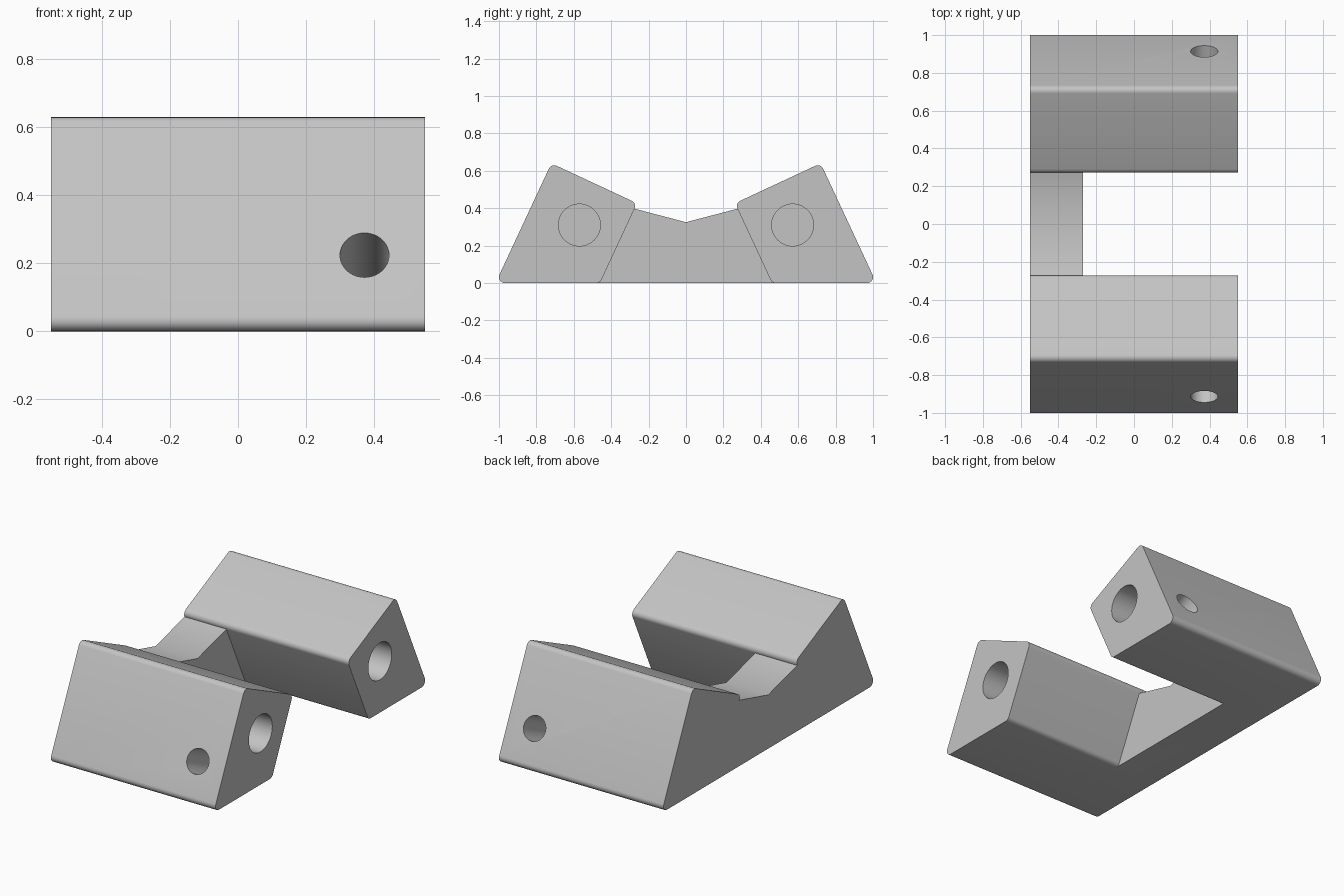
import bpy, bmesh, math
from mathutils import Vector

if "Cube" in bpy.data.objects:
    bpy.data.objects.remove(bpy.data.objects["Cube"], do_unlink=True)

grey = bpy.data.materials.new("plain grey")
grey.use_nodes = True
grey.diffuse_color = (0.55, 0.55, 0.55, 1)
grey.node_tree.nodes["Principled BSDF"].inputs["Base Color"].default_value = (0.55, 0.55, 0.55, 1)

HALF = 0.55                 # half the block length along x
TILT = math.radians(25)     # lean of each arm
ROUND = 0.032               # corner radius


def fillet(corners, radius, steps=8):
    """Round every corner of a convex (y, z) outline."""
    outline = []
    for i, c in enumerate(corners):
        a = (corners[i - 1] - c).normalized()
        b = (corners[(i + 1) % len(corners)] - c).normalized()
        half = a.angle(b) / 2
        centre = c + (a + b).normalized() * radius / math.sin(half)
        start = c + a * radius / math.tan(half) - centre
        end = c + b * radius / math.tan(half) - centre
        sweep = math.pi - 2 * half
        for k in range(steps + 1):
            t = k / steps
            p = (start * math.sin((1 - t) * sweep) + end * math.sin(t * sweep)) / math.sin(sweep)
            outline.append(centre + p)
    return outline


def prism(name, outline, x0, x1):
    """Extrude a (y, z) outline along x."""
    bm = bmesh.new()
    face = bm.faces.new([bm.verts.new((x0, p[0], p[1])) for p in outline])
    ext = bmesh.ops.extrude_face_region(bm, geom=[face])
    moved = [v for v in ext["geom"] if isinstance(v, bmesh.types.BMVert)]
    bmesh.ops.translate(bm, verts=moved, vec=(x1 - x0, 0, 0))
    bmesh.ops.recalc_face_normals(bm, faces=bm.faces)
    mesh = bpy.data.meshes.new(name)
    bm.to_mesh(mesh)
    bm.free()
    ob = bpy.data.objects.new(name, mesh)
    bpy.context.collection.objects.link(ob)
    mesh.materials.append(grey)
    return ob


def drill(name, mouth, inward, radius, depth):
    """Cylinder that starts just outside the mouth and ends at the given depth."""
    lead = 0.1
    inward = Vector(inward).normalized()
    bpy.ops.mesh.primitive_cylinder_add(
        vertices=48, radius=radius, depth=depth + lead,
        location=Vector(mouth) + inward * (depth - lead) / 2,
        rotation=inward.to_track_quat("Z", "Y").to_euler())
    ob = bpy.context.object
    ob.name = name
    ob.hide_render = True
    ob.data.materials.append(grey)
    return ob


def combine(target, tool, operation):
    mod = target.modifiers.new("combine", "BOOLEAN")
    mod.operation, mod.object, mod.solver = operation, tool, "EXACT"
    bpy.context.view_layer.objects.active = target
    bpy.ops.object.modifier_apply(modifier=mod.name)
    bpy.data.objects.remove(tool, do_unlink=True)


# Web with a shallow V top, joining the arms at one end
body = prism("cradle_block", [(-0.6, 0), (0.6, 0), (0.278, 0.398), (0, 0.325), (-0.278, 0.398)],
             -HALF, -0.27)

# Leaning arms: outer foot, outer top, inner top, inner foot
top = Vector((-0.72, 0.64))
inner = top + 0.506 * Vector((math.cos(TILT), -math.sin(TILT)))
slope = math.tan(TILT)
corners = [Vector((top.x - top.y * slope, 0)), top, inner, Vector((inner.x - inner.y * slope, 0))]
section = fillet(corners, ROUND)

for side, label in ((1, "front"), (-1, "back")):
    arm = prism(label + "_arm", [(side * p.x, p.y) for p in section], -HALF, HALF)
    combine(body, arm, "UNION")

# Blind bore in each arm end, and a smaller blind hole in each outer slope
for side, label in ((1, "front"), (-1, "back")):
    bore = drill(label + "_bore", (HALF, -0.57 * side, 0.31), (-1, 0, 0), 0.112, 0.7)
    combine(body, bore, "DIFFERENCE")
    pin = drill(label + "_pin_hole", (0.372, -0.914 * side, 0.224),
                (0, side * math.cos(TILT), -math.sin(TILT)), 0.072, 0.34)
    combine(body, pin, "DIFFERENCE")

# Smooth rounds, crisp edges
bpy.ops.object.select_all(action="DESELECT")
body.select_set(True)
bpy.context.view_layer.objects.active = body
bpy.ops.object.shade_smooth_by_angle(angle=math.radians(30))
